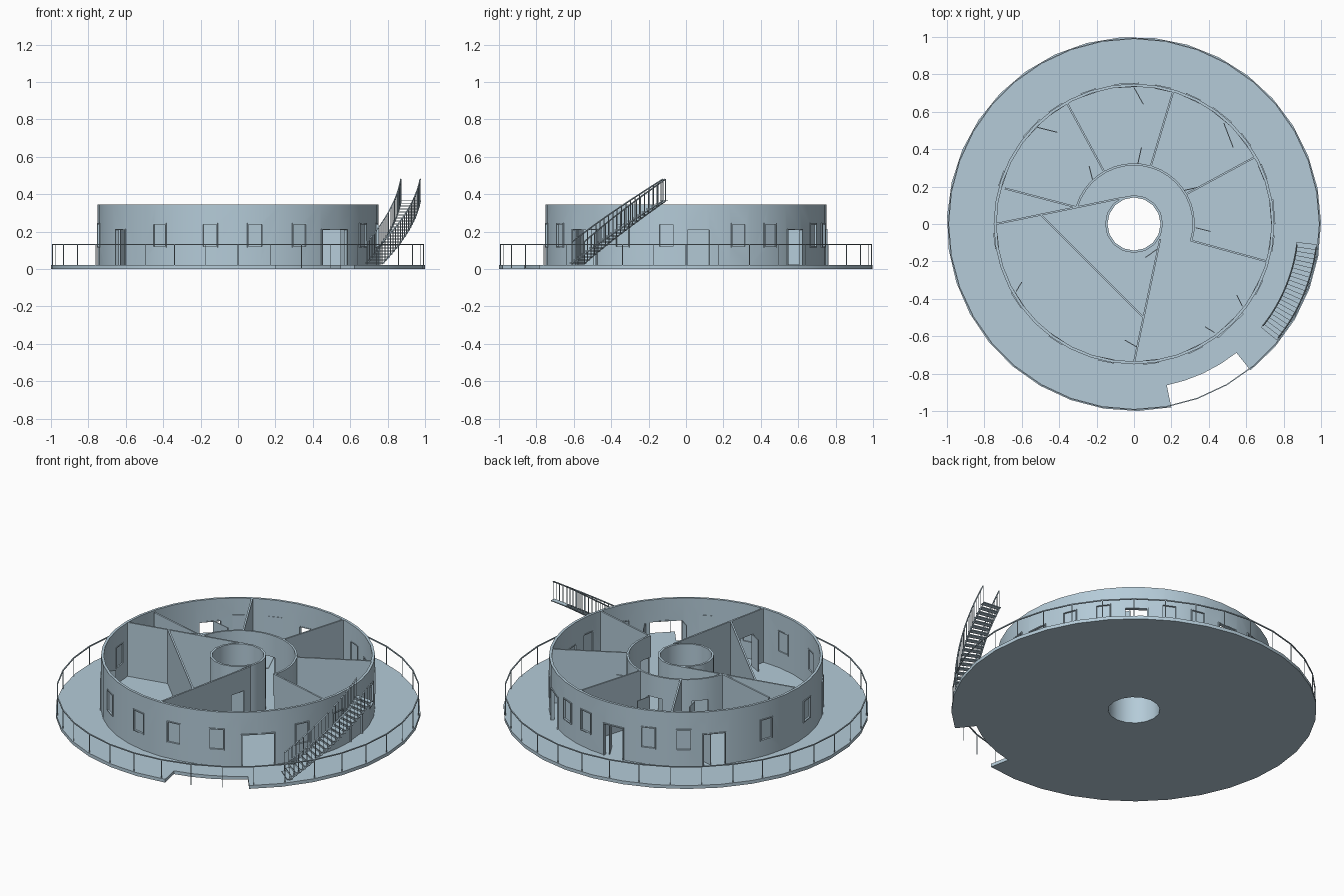
import bpy, bmesh, math
from mathutils import Matrix, Vector

if "Cube" in bpy.data.objects:
    bpy.data.objects.remove(bpy.data.objects["Cube"], do_unlink=True)

FLOOR, TOP = 0.02, 0.345
DOOR_TOP, SILL, LINTEL = 0.215, 0.115, 0.245
WALL_R, WALL_T = 0.75, 0.015

paint = bpy.data.materials.new("pale blue grey")
paint.use_nodes = True
paint.diffuse_color = (0.46, 0.60, 0.69, 1)
paint.node_tree.nodes["Principled BSDF"].inputs["Base Color"].default_value = paint.diffuse_color


def polar(r, deg, z=0.0):
    a = math.radians(deg)
    return Vector((r * math.cos(a), r * math.sin(a), z))


def add_box(bm, center, size, deg=0):
    m = Matrix.Translation(center) @ Matrix.Rotation(math.radians(deg), 4, "Z")
    bmesh.ops.create_cube(bm, size=1, matrix=m @ Matrix.Diagonal((*size, 1)))


def add_arc(bm, r0, r1, z0, z1, n, a0=0, a1=360):
    """Curved bar with rectangular section; a full turn closes on itself."""
    full = a1 - a0 == 360
    rings = []
    for i in range(n if full else n + 1):
        a = a0 + (a1 - a0) * i / n
        rings.append([bm.verts.new(polar(r, a, z))
                      for r, z in ((r0, z0), (r1, z0), (r1, z1), (r0, z1))])
    for i in range(n):
        p, q = rings[i], rings[(i + 1) % len(rings)]
        for k in range(4):
            j = (k + 1) % 4
            bm.faces.new((p[k], p[j], q[j], q[k]))
    if not full:
        bm.faces.new(rings[0])
        bm.faces.new(rings[-1])


def add_rod(bm, a, b, r=0.0025):
    d = b - a
    m = Matrix.Translation((a + b) / 2) @ d.to_track_quat("Z", "Y").to_matrix().to_4x4()
    bmesh.ops.create_cone(bm, cap_ends=True, segments=4, radius1=r, radius2=r,
                          depth=d.length, matrix=m)


def add_panel(bm, p, q, z0, z1, t):
    """Upright slab between two plan points."""
    p, q = Vector((*p, 0)), Vector((*q, 0))
    d = q - p
    c = (p + q) / 2
    c.z = (z0 + z1) / 2
    add_box(bm, c, (d.length, t, z1 - z0), math.degrees(math.atan2(d.y, d.x)))


def finish(bm, name, smooth=False):
    bmesh.ops.recalc_face_normals(bm, faces=bm.faces)
    me = bpy.data.meshes.new(name)
    bm.to_mesh(me)
    bm.free()
    ob = bpy.data.objects.new(name, me)
    bpy.context.collection.objects.link(ob)
    me.materials.append(paint)
    if smooth:
        activate(ob)
        bpy.ops.object.shade_smooth_by_angle(angle=math.radians(30))
    return ob


def activate(ob):
    bpy.ops.object.select_all(action="DESELECT")
    ob.select_set(True)
    bpy.context.view_layer.objects.active = ob


def cut(ob, bm):
    """Cut openings out of a wall, then drop the cutter."""
    cutter = finish(bm, "opening_cutter")
    cutter.hide_render = True
    mod = ob.modifiers.new("openings", "BOOLEAN")
    mod.operation, mod.solver, mod.object = "DIFFERENCE", "EXACT", cutter
    activate(ob)
    bpy.ops.object.modifier_apply(modifier=mod.name)
    bpy.data.objects.remove(cutter, do_unlink=True)
    bpy.ops.object.shade_smooth_by_angle(angle=math.radians(30))


# Round deck with a centre hole and a notch at the entrance
bm = bmesh.new()
add_arc(bm, 0.15, 1.0, 0, FLOOR, 32, -51.5, 281.5)
add_arc(bm, 0.15, 0.88, 0, FLOOR, 4, -78.5, -51.5)
finish(bm, "deck", True)

# Outer wall with doors and windows
DOORS = {5: 0.13, 51: 0.13, 93: 0.13, 137: 0.13, 213: 0.10, -46.5: 0.19}
WINDOWS = (22, 37, 65, 78, 109, 124, 161, 187, -124, -101.5, -83, -64, -27, -8)
WIN_W = 0.085
bm = bmesh.new()
add_arc(bm, WALL_R - WALL_T, WALL_R, FLOOR - 0.002, TOP, 40)
outer = finish(bm, "outer_wall")
bm = bmesh.new()
for a, w in DOORS.items():
    add_box(bm, polar(0.74, a, (FLOOR + DOOR_TOP) / 2), (0.1, w, DOOR_TOP - FLOOR), a)
for a in WINDOWS:
    add_box(bm, polar(0.74, a, (SILL + LINTEL) / 2), (0.1, WIN_W, LINTEL - SILL), a)
cut(outer, bm)


# Frames and panes
def add_frame(bm, a, w, z0, z1, sill):
    bar, depth = 0.006, 0.022
    for s in (-1, 1):
        side = polar(0.742, a) + polar(s * (w - bar) / 2, a + 90)
        side.z = (z0 + z1) / 2
        add_box(bm, side, (depth, bar, z1 - z0), a)
    for z in ((z0 + bar / 2, z1 - bar / 2) if sill else (z1 - bar / 2,)):
        add_box(bm, polar(0.742, a, z), (depth, w, bar), a)


frames, panes = bmesh.new(), bmesh.new()
for a, w in DOORS.items():
    add_frame(frames, a, w, FLOOR, DOOR_TOP, False)
for a in WINDOWS:
    add_frame(frames, a, WIN_W, SILL, LINTEL, True)
    add_box(panes, polar(0.74, a, (SILL + LINTEL) / 2), (0.004, WIN_W, LINTEL - SILL), a)
finish(frames, "door_and_window_frames")
finish(panes, "window_panes")

# Centre shaft, open from top to bottom
bm = bmesh.new()
add_arc(bm, 0.142, 0.155, 0, TOP, 16)
finish(bm, "centre_shaft", True)

# Curved corridor wall with room doorways
bm = bmesh.new()
add_arc(bm, 0.313, 0.325, FLOOR - 0.002, TOP, 20, -17, 163)
corridor = finish(bm, "corridor_wall")
bm = bmesh.new()
for a in (-10, 42, 93, 139):
    add_box(bm, polar(0.32, a, (FLOOR + DOOR_TOP) / 2), (0.1, 0.09, DOOR_TOP - FLOOR), a)
cut(corridor, bm)

# Straight partitions
PARTITIONS = (
    ((-0.74, 0.0), (-0.06, 0.14)), ((-0.69, 0.19), (-0.31, 0.09)),
    ((-0.36, 0.65), (-0.16, 0.28)), ((0.21, 0.71), (0.09, 0.31)),
    ((0.65, 0.36), (0.28, 0.16)), ((0.71, -0.2), (0.31, -0.09)),
    ((-0.5, 0.05), (0.05, -0.5)))
bm = bmesh.new()
for p, q in PARTITIONS:
    add_panel(bm, p, q, FLOOR - 0.002, TOP, 0.01)
finish(bm, "partitions")

# Entrance partition with two doorways
start, end = Vector((0.14, -0.08)), Vector((0.0, -0.74))
bm = bmesh.new()
add_panel(bm, start, end, FLOOR - 0.002, TOP, 0.01)
entrance = finish(bm, "entrance_partition")
bm = bmesh.new()
for t in (0.08, 0.74):
    add_panel(bm, start.lerp(end, t), start.lerp(end, t + 0.14), FLOOR, DOOR_TOP, 0.08)
cut(entrance, bm)

# Door leaves standing open, and one closed
LEAVES = (
    ((0.0, 0.73), (0.05, 0.64)), ((-0.53, 0.52), (-0.41, 0.49)),
    ((0.48, 0.54), (0.53, 0.41)), ((0.02, 0.32), (0.04, 0.41)),
    ((-0.22, 0.23), (-0.24, 0.31)), ((0.27, 0.18), (0.36, 0.2)),
    ((0.33, -0.02), (0.41, -0.04)), ((-0.05, -0.62), (0.02, -0.66)),
    ((0.06, -0.18), (0.13, -0.13)), ((-0.63, -0.36), (-0.6, -0.31)),
    ((0.38, -0.55), (0.43, -0.58)), ((0.55, -0.38), (0.58, -0.44)))
bm = bmesh.new()
for p, q in LEAVES:
    add_panel(bm, p, q, FLOOR, DOOR_TOP - 0.004, 0.005)
add_box(bm, polar(0.74, 5, (FLOOR + DOOR_TOP) / 2), (0.005, 0.12, DOOR_TOP - FLOOR), 5)
finish(bm, "door_leaves")

# Floor panels in the rooms
bm = bmesh.new()
for x, y, w, d, a in ((-0.25, 0.59, 0.11, 0.2, 23), (0.23, 0.59, 0.1, 0.2, -23),
                      (0.58, 0.25, 0.11, 0.19, -65), (-0.58, 0.23, 0.11, 0.17, 69),
                      (-0.38, -0.38, 0.2, 0.18, 45)):
    add_box(bm, (x, y, FLOOR + 0.001), (w, d, 0.004), a)
finish(bm, "floor_panels")

# Deck railing
RAIL_Z, POSTS = 0.13, 36
bm = bmesh.new()
for i in range(POSTS):
    a = i * 360 / POSTS
    add_rod(bm, polar(0.992, a, 0.005), polar(0.992, a, RAIL_Z))
add_arc(bm, 0.989, 0.995, RAIL_Z - 0.003, RAIL_Z + 0.003, POSTS)
finish(bm, "deck_railing")

# Curved outside stair: open treads, balusters and handrails
STEPS, A0, A1, Z0, Z1 = 22, -39, -6.5, 0.035, 0.37
step = (A1 - A0) / STEPS
treads, rails = bmesh.new(), bmesh.new()
last = {}
for i in range(STEPS):
    a = A0 + step * (i + 0.5)
    z = Z0 + (Z1 - Z0) * i / (STEPS - 1)
    add_arc(treads, 0.875, 0.985, z - 0.005, z, 1, a - step * 0.6, a + step * 0.6)
    for r in (0.878, 0.982):
        head = polar(r, a, z + 0.11)
        add_rod(rails, polar(r, a, z - 0.01), head)
        if r in last:
            add_rod(rails, last[r], head, 0.004)
            add_rod(rails, last[r] - Vector((0, 0, 0.117)), head - Vector((0, 0, 0.117)), 0.004)
        last[r] = head
finish(treads, "stair_treads")
finish(rails, "stair_railings")
